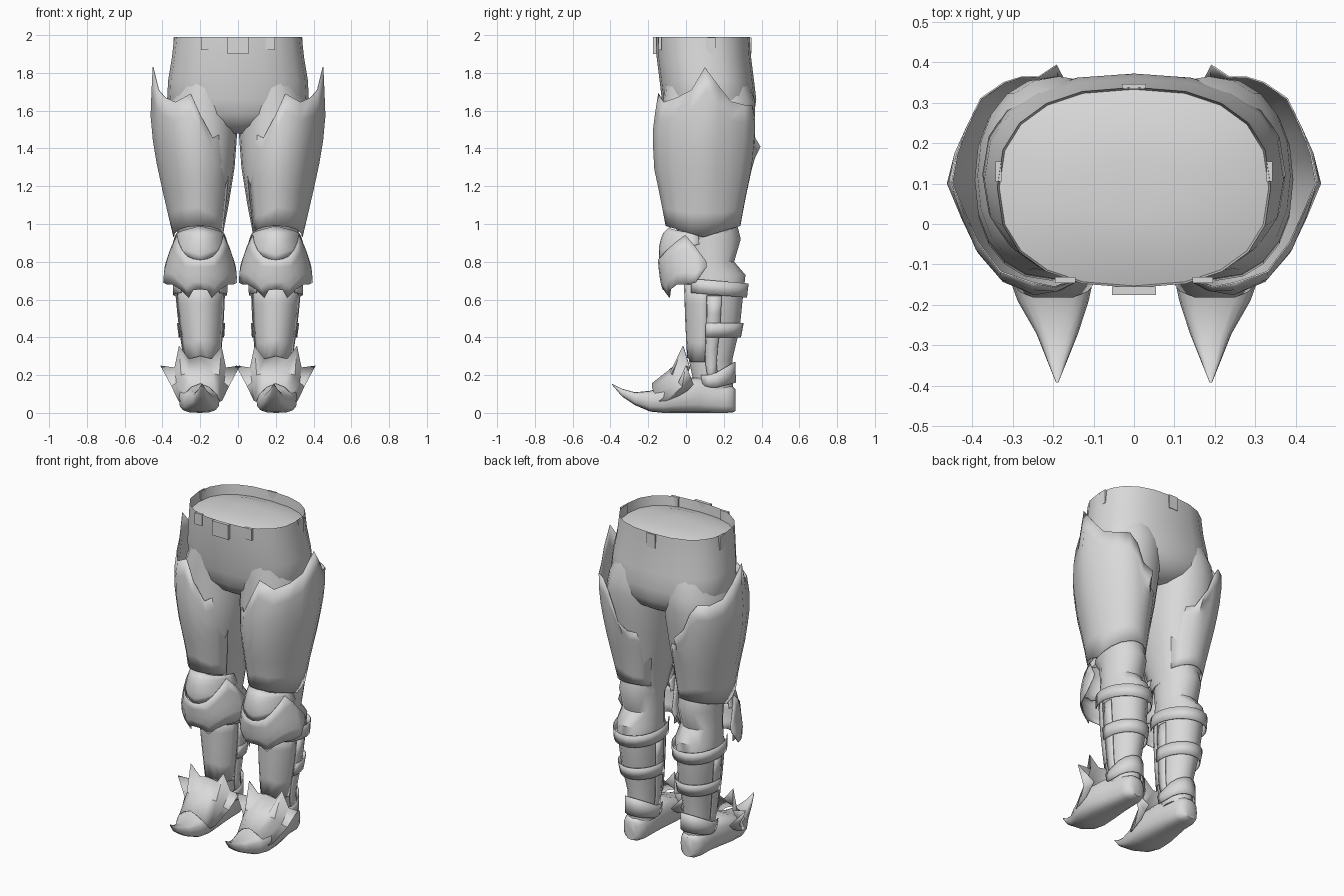
import bpy, math

steel = bpy.data.materials.new("light_grey")
steel.diffuse_color = (0.7, 0.7, 0.7, 1)


def finish(name, verts, faces, mirror=False, thick=0.0, angle=40):
    """Make a mesh object, optionally thickened and mirrored across x = 0."""
    me = bpy.data.meshes.new(name)
    me.from_pydata(verts, [], faces)
    me.materials.append(steel)
    ob = bpy.data.objects.new(name, me)
    bpy.context.collection.objects.link(ob)
    bpy.ops.object.select_all(action='DESELECT')
    ob.select_set(True)
    bpy.context.view_layer.objects.active = ob
    bpy.ops.object.mode_set(mode='EDIT')
    bpy.ops.mesh.select_all(action='SELECT')
    bpy.ops.mesh.normals_make_consistent(inside=False)
    bpy.ops.object.mode_set(mode='OBJECT')
    bpy.ops.object.shade_smooth_by_angle(angle=math.radians(angle))
    if thick:
        m = ob.modifiers.new("thickness", 'SOLIDIFY')
        m.thickness, m.offset = thick, 0
    if mirror:
        ob.modifiers.new("mirror", 'MIRROR').use_mirror_merge = False
    return ob


def power(v, e):
    return math.copysign(abs(v) ** e, v)


def loft(name, rings, n=16, p=2.0, mirror=False, along_y=False):
    """Closed tube through rings of (height, cx, cy, rx, ry)."""
    verts, faces = [], []
    for h, cx, cy, rx, ry in rings:
        for i in range(n):
            a = 2 * math.pi * i / n
            u = cx + rx * power(math.cos(a), 2 / p)
            v = cy + ry * power(math.sin(a), 2 / p)
            verts.append((u, h, v) if along_y else (u, v, h))
    for r in range(len(rings) - 1):
        for i in range(n):
            j = (i + 1) % n
            faces.append((r * n + i, r * n + j, (r + 1) * n + j, (r + 1) * n + i))
    faces += [tuple(range(n)), tuple(range((len(rings) - 1) * n, len(rings) * n))]
    return finish(name, verts, faces, mirror)


def sheet(name, cols, thick=0.004, mirror=True):
    """Open plate from columns of points."""
    k = len(cols[0])
    verts = [p for c in cols for p in c]
    faces = [(i * k + j, i * k + k + j, i * k + k + j + 1, i * k + j + 1)
             for i in range(len(cols) - 1) for j in range(k - 1)]
    return finish(name, verts, faces, mirror, thick)


def at(prof, z):
    """Interpolate a profile of (z, cx, cy, rx, ry), listed upwards."""
    z = min(max(z, prof[0][0]), prof[-1][0])
    for a, b in zip(prof, prof[1:]):
        if z <= b[0]:
            t = (z - a[0]) / (b[0] - a[0])
            return [p + (q - p) * t for p, q in zip(a[1:], b[1:])]


def wrap(name, prof, edges, rows=6, grow=0.0, flare=None):
    """Plate round a leg; edges are (angle, bottom, top), 0 = front, 90 = outside."""
    cols = []
    for deg, lo, hi in edges:
        a, col = math.radians(deg), []
        for r in range(rows + 1):
            t = r / rows
            z = lo + (hi - lo) * t
            cx, cy, rx, ry = at(prof, z)
            g = grow + (flare(deg, t) if flare else 0)
            col.append((cx + (rx + g) * math.sin(a), cy - (ry + g) * math.cos(a), z))
        cols.append(col)
    return sheet(name, cols)


def box(name, x, y, z, sx, sy, sz, mirror=False):
    v = [(x + i * sx / 2, y + j * sy / 2, z + k * sz / 2)
         for i in (-1, 1) for j in (-1, 1) for k in (-1, 1)]
    f = [(0, 1, 3, 2), (4, 6, 7, 5), (0, 4, 5, 1), (2, 3, 7, 6), (0, 2, 6, 4), (1, 5, 7, 3)]
    return finish(name, v, f, mirror)


# Pelvis with a shallow domed cap inside the waist rim
loft("pelvis", [
    (1.48, 0, 0.13, 0.07, 0.13), (1.52, 0, 0.13, 0.22, 0.20), (1.58, 0, 0.125, 0.345, 0.236),
    (1.66, 0, 0.122, 0.375, 0.25), (1.76, 0, 0.11, 0.37, 0.25), (1.88, 0, 0.095, 0.35, 0.25),
    (1.99, 0, 0.09, 0.338, 0.248), (1.93, 0, 0.09, 0.333, 0.243),
    (1.955, 0, 0.09, 0.24, 0.17), (1.965, 0, 0.09, 0.10, 0.07)], n=20, p=2.4)

# Belt buckle and loops
box("belt_buckle", 0, -0.165, 1.945, 0.11, 0.02, 0.09)
box("front_belt_loop", 0.17, -0.138, 1.955, 0.05, 0.015, 0.07, True)
box("side_belt_loop", 0.335, 0.13, 1.945, 0.015, 0.05, 0.085, True)
box("back_belt_loop", 0, 0.34, 1.945, 0.06, 0.012, 0.085)

# Inner thighs, filling the thigh plates and blending into the pelvis
loft("thigh", [
    (0.90, 0.195, 0.13, 0.115, 0.14), (0.97, 0.20, 0.11, 0.125, 0.16),
    (1.10, 0.205, 0.10, 0.155, 0.19), (1.30, 0.205, 0.095, 0.187, 0.235),
    (1.46, 0.200, 0.11, 0.194, 0.245), (1.56, 0.195, 0.12, 0.192, 0.245),
    (1.65, 0.185, 0.122, 0.18, 0.243), (1.76, 0.17, 0.11, 0.15, 0.22)],
    n=20, p=2.2, mirror=True)

# Thigh plates with jagged upper edges, open on the inner side
thigh_prof = [
    (0.93, 0.205, 0.09, 0.135, 0.185), (1.13, 0.215, 0.09, 0.172, 0.222),
    (1.30, 0.225, 0.09, 0.200, 0.258), (1.48, 0.245, 0.095, 0.210, 0.270),
    (1.57, 0.25, 0.10, 0.211, 0.265), (1.68, 0.25, 0.11, 0.207, 0.255),
    (1.83, 0.25, 0.10, 0.200, 0.25)]
tops = [(-62, 1.30), (-45, 1.475), (-31, 1.455), (-15, 1.57), (0, 1.69), (24, 1.645),
        (48, 1.67), (70, 1.71), (90, 1.83), (106, 1.73), (122, 1.65), (142, 1.63),
        (160, 1.63), (172, 1.57), (182, 1.46), (191, 1.41), (199, 1.34), (212, 1.33),
        (232, 1.25)]
facet = {24: -0.012, 48: -0.025, 70: -0.025, 106: -0.01, 122: -0.015}
wrap("thigh_plate", thigh_prof,
     [(a, 0.93 + 0.06 * abs(math.cos(math.radians(a))), t) for a, t in tops], rows=7,
     flare=lambda a, t: 0.04 * t ** 6 if a == 191 else facet.get(a, 0) * t ** 0.5)

# Lower legs
leg = [(0.12, 0.19, 0.15, 0.080, 0.10), (0.28, 0.19, 0.13, 0.088, 0.115),
       (0.45, 0.195, 0.145, 0.108, 0.14), (0.60, 0.20, 0.15, 0.120, 0.15),
       (0.73, 0.20, 0.155, 0.123, 0.16), (0.80, 0.20, 0.13, 0.115, 0.125),
       (0.92, 0.20, 0.14, 0.122, 0.15), (1.00, 0.20, 0.13, 0.115, 0.14)]
loft("lower_leg", leg, mirror=True)

# Shin plate, side bars and calf straps
wrap("shin_plate", leg, [(a, 0.27 + 0.02 * (abs(a) < 30), 0.68) for a in range(-75, 76, 15)],
     rows=4, grow=0.006)
for tag, a in (("outer", 90), ("inner", 270)):
    wrap(tag + "_side_bar", leg, [(a - 14, 0.17, 0.62), (a, 0.14, 0.62), (a + 14, 0.17, 0.62)],
         rows=5, grow=0.008)
wrap("upper_calf_strap", leg,
     [(a, 0.625 + 0.015 * math.cos(math.radians(a)), 0.70 + 0.015 * math.cos(math.radians(a)))
      for a in range(45, 316, 18)], rows=1, grow=0.022)
wrap("lower_calf_strap", leg, [(a, 0.40, 0.475) for a in range(75, 286, 15)], rows=1, grow=0.016)

# Knee dome above a winged knee plate
dome = [(0.78, 0.20, 0.10, 0.160, 0.235), (0.86, 0.20, 0.10, 0.155, 0.245),
        (0.93, 0.20, 0.09, 0.135, 0.220), (0.97, 0.20, 0.08, 0.115, 0.190),
        (0.99, 0.20, 0.07, 0.085, 0.150)]
wrap("knee_dome", dome, [(a, 0.80 + 0.0011 * abs(a), 0.99 - 0.0005 * abs(a))
                         for a in range(-84, 85, 12)], rows=5)
wing = [(0.60, 0.20, 0.10, 0.140, 0.20), (0.66, 0.20, 0.10, 0.185, 0.225),
        (0.70, 0.20, 0.10, 0.203, 0.235), (0.78, 0.20, 0.10, 0.185, 0.245),
        (0.86, 0.20, 0.10, 0.162, 0.250), (0.95, 0.20, 0.10, 0.132, 0.235)]
half = [(0, 0.655, 0.81), (12, 0.65, 0.815), (24, 0.61, 0.83), (36, 0.655, 0.86),
        (50, 0.68, 0.90), (64, 0.68, 0.94), (78, 0.69, 0.88), (92, 0.77, 0.80)]
wrap("knee_wing_plate", wing, [(-a, b, t) for a, b, t in half[:0:-1]] + half, rows=4)

# Shoes with an upturned pointed toe: rings of (y, x, z, half width, half height)
loft("shoe", [
    (-0.392, 0.19, 0.152, 0.003, 0.003), (-0.34, 0.19, 0.108, 0.024, 0.020),
    (-0.27, 0.19, 0.075, 0.052, 0.034), (-0.19, 0.20, 0.062, 0.088, 0.055),
    (-0.12, 0.205, 0.070, 0.108, 0.070), (-0.03, 0.205, 0.09, 0.108, 0.09),
    (0.07, 0.20, 0.095, 0.092, 0.095), (0.13, 0.195, 0.085, 0.080, 0.085),
    (0.21, 0.195, 0.075, 0.075, 0.075), (0.245, 0.195, 0.072, 0.060, 0.070),
    (0.262, 0.195, 0.068, 0.035, 0.058)],
    n=16, p=3.0, mirror=True, along_y=True)

# Instep plate with crown spikes: front edge, ridge and back edge per column
cols = [
    [(0.00, -0.18, 0.155), (0.00, -0.09, 0.225), (0.00, -0.01, 0.30)],
    [(0.05, -0.18, 0.135), (0.06, -0.085, 0.21), (0.06, 0.00, 0.285)],
    [(0.085, -0.165, 0.10), (0.10, -0.07, 0.20), (0.112, -0.015, 0.355)],
    [(0.105, -0.14, 0.06), (0.125, -0.04, 0.16), (0.135, 0.02, 0.24)],
    [(0.115, -0.10, 0.065), (0.15, -0.02, 0.14), (0.21, 0.00, 0.25)],
    [(0.115, -0.04, 0.09), (0.125, 0.01, 0.12), (0.125, 0.04, 0.15)]]
place = lambda c, s: [(0.2 + s * x, y, z) for x, y, z in c]
sheet("instep_plate", [place(c, -1) for c in cols[:0:-1]] + [place(c, 1) for c in cols])

# Heel strap
wrap("heel_strap", leg, [(a, 0.13 + 0.03 * abs(math.cos(math.radians(a))),
                          0.20 + 0.07 * max(0, -math.cos(math.radians(a))))
                         for a in range(60, 301, 20)], rows=2, grow=0.014)
